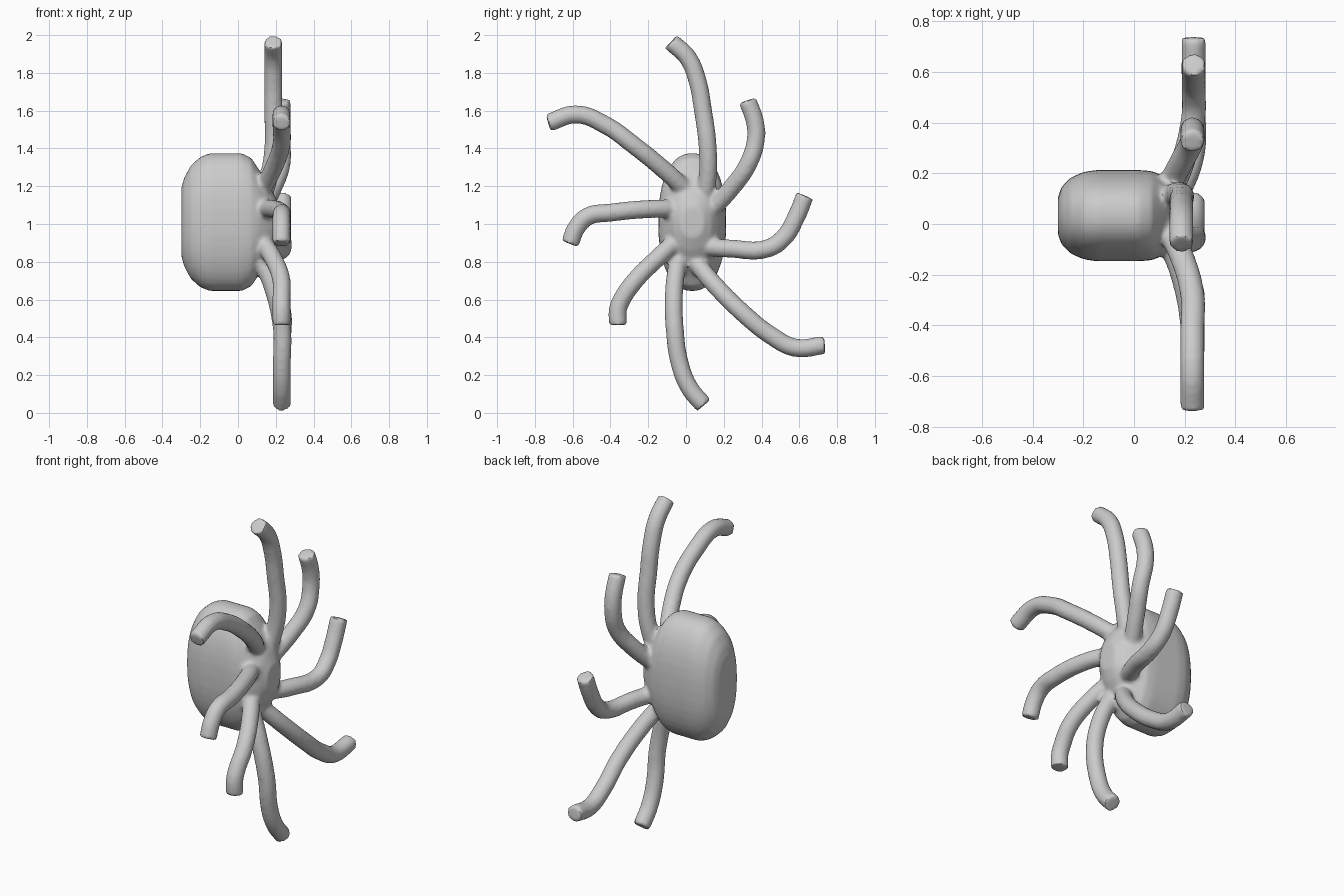
import bpy, bmesh, math

if "Cube" in bpy.data.objects:
    bpy.data.objects.remove(bpy.data.objects["Cube"])

grey = bpy.data.materials.new("plain grey")
grey.diffuse_color = (0.6, 0.6, 0.6, 1)
grey.use_nodes = True
grey.node_tree.nodes["Principled BSDF"].inputs["Base Color"].default_value = grey.diffuse_color


# Body: rounded rings lofted along x, (x, centre z, half width, half height)
def make_body():
    rings = [(-0.30, 1.01, 0.075, 0.18), (-0.285, 1.01, 0.115, 0.235), (-0.25, 1.01, 0.15, 0.30),
             (-0.20, 1.01, 0.172, 0.345), (-0.15, 1.01, 0.18, 0.365), (0.02, 1.01, 0.18, 0.365),
             (0.07, 1.01, 0.176, 0.34), (0.11, 1.01, 0.16, 0.28), (0.15, 1.01, 0.135, 0.215),
             (0.19, 1.01, 0.105, 0.15), (0.22, 1.01, 0.06, 0.08)]
    n = 40
    bm = bmesh.new()
    loops = []
    for x, cz, ry, rz in rings:
        loop = []
        for i in range(n):
            a = 2 * math.pi * i / n
            c, s = math.cos(a), math.sin(a)
            y = 0.033 + ry * math.copysign(abs(c) ** 0.88, c)
            z = cz + rz * math.copysign(abs(s) ** 0.88, s)
            loop.append(bm.verts.new((x, y, z)))
        loops.append(loop)
    for a, b in zip(loops, loops[1:]):
        for i in range(n):
            j = (i + 1) % n
            bm.faces.new((a[i], a[j], b[j], b[i]))
    bm.faces.new(loops[0])
    bm.faces.new(loops[-1])
    bmesh.ops.recalc_face_normals(bm, faces=bm.faces)
    me = bpy.data.meshes.new("body")
    bm.to_mesh(me)
    bm.free()
    ob = bpy.data.objects.new("body", me)
    bpy.context.collection.objects.link(ob)
    return ob


# Arm: capped round tube, leaving the body and then lying flat at x = depth
def make_arm(name, path, depth):
    cu = bpy.data.curves.new(name, 'CURVE')
    cu.dimensions = '3D'
    cu.bevel_depth = 0.049
    cu.bevel_resolution = 4
    cu.use_fill_caps = True
    sp = cu.splines.new('BEZIER')
    sp.bezier_points.add(len(path) - 1)
    for i, (bp, (y, z)) in enumerate(zip(sp.bezier_points, path)):
        x = (0.12, 0.5 * (0.14 + depth))[i] if i < 2 else depth
        bp.co = (x, y, z)
        bp.handle_left_type = bp.handle_right_type = 'AUTO'
    ob = bpy.data.objects.new(name, cu)
    bpy.context.collection.objects.link(ob)
    return ob


arms = [
    ([(0.09, 1.10), (0.115, 1.25), (0.115, 1.40), (0.09, 1.60), (0.06, 1.76), (0.01, 1.88), (-0.08, 1.965)], 0.187),
    ([(0.12, 1.06), (0.24, 1.19), (0.33, 1.32), (0.37, 1.45), (0.365, 1.54), (0.325, 1.655)], 0.23),
    ([(0.08, 0.88), (0.23, 0.87), (0.43, 0.87), (0.52, 0.93), (0.58, 1.03), (0.63, 1.15)], 0.235),
    ([(0.05, 0.80), (0.15, 0.68), (0.30, 0.53), (0.45, 0.41), (0.58, 0.345), (0.735, 0.36)], 0.235),
    ([(-0.04, 0.82), (-0.062, 0.66), (-0.06, 0.45), (-0.03, 0.25), (0.02, 0.13), (0.095, 0.04)], 0.232),
    ([(-0.04, 0.92), (-0.15, 0.82), (-0.27, 0.70), (-0.34, 0.60), (-0.36, 0.55), (-0.36, 0.465)], 0.23),
    ([(-0.03, 1.08), (-0.18, 1.08), (-0.40, 1.06), (-0.52, 1.04), (-0.58, 0.98), (-0.615, 0.895)], 0.23),
    ([(0.01, 1.17), (-0.12, 1.29), (-0.28, 1.42), (-0.42, 1.52), (-0.58, 1.58), (-0.73, 1.535)], 0.23),
]
parts = [make_body()]
parts += [make_arm("arm_%d" % (i + 1), path, depth) for i, (path, depth) in enumerate(arms)]

# Fuse body and arms into one skin with soft webbing at the roots
for ob in parts:
    ob.select_set(True)
bpy.context.view_layer.objects.active = parts[0]
bpy.ops.object.convert(target='MESH')
bpy.ops.object.join()
skin = bpy.context.view_layer.objects.active
skin.name = "body_with_arms"
rm = skin.modifiers.new("fuse", 'REMESH')
rm.mode = 'VOXEL'
rm.voxel_size = 0.012
sm = skin.modifiers.new("soften", 'SMOOTH')
sm.factor = 0.5
sm.iterations = 5
bpy.ops.object.convert(target='MESH')
skin.data.materials.clear()
skin.data.materials.append(grey)
bpy.ops.object.shade_smooth_by_angle(angle=math.radians(40))
